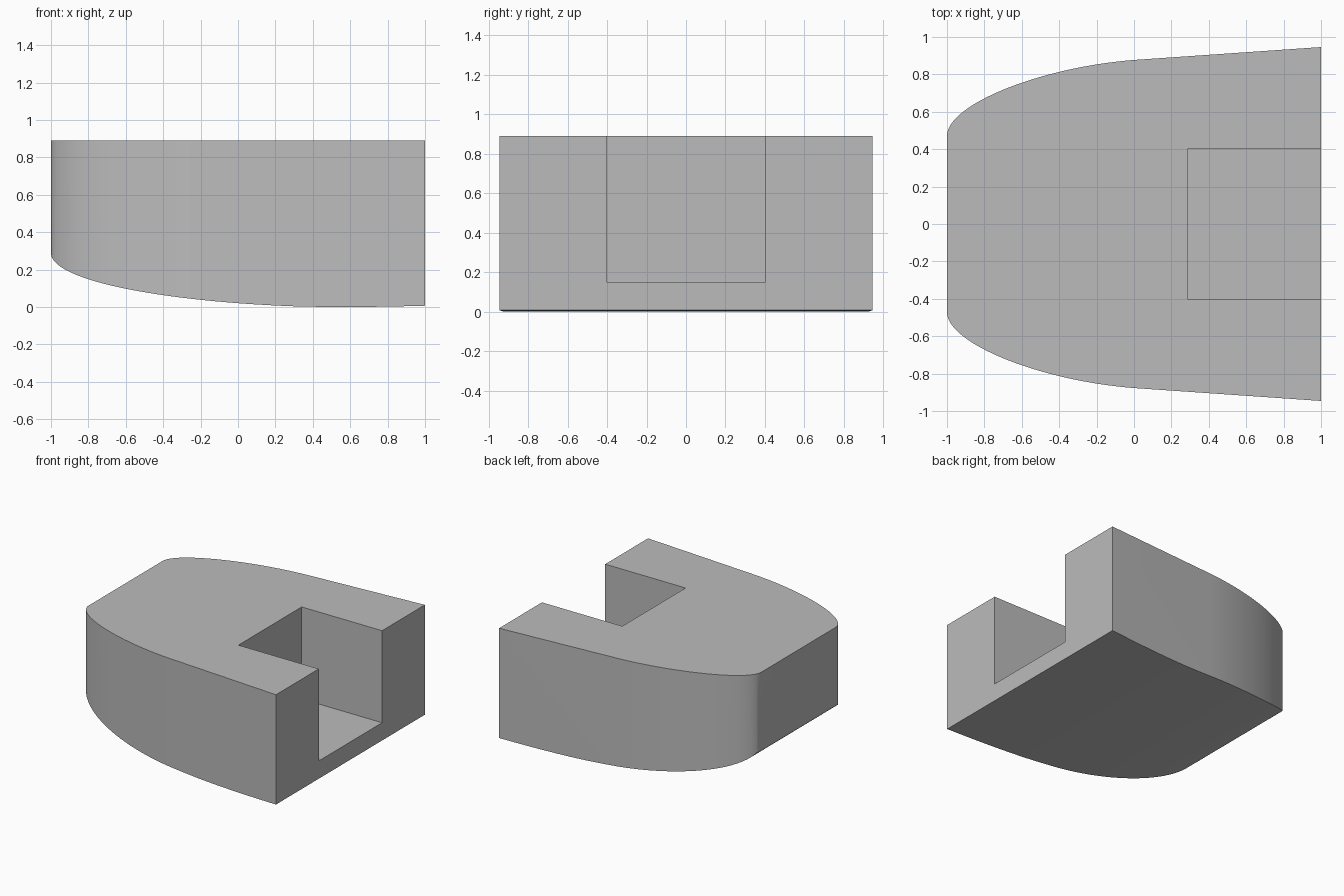
import bpy
import bmesh
from mathutils import Vector
from mathutils.geometry import interpolate_bezier

cube = bpy.data.objects.get("Cube")
if cube:
    bpy.data.objects.remove(cube, do_unlink=True)

grey = bpy.data.materials.new("plain grey")
grey.use_nodes = True
colour = (0.5, 0.5, 0.5, 1)
grey.diffuse_color = colour
grey.node_tree.nodes["Principled BSDF"].inputs["Base Color"].default_value = colour


def curve(*points, steps=40):
    """Sample a cubic curve: start, handle, handle, end."""
    return [p.to_2d() for p in interpolate_bezier(*(Vector((*p, 0)) for p in points), steps)]


def prism(name, outline, place, low, high):
    """Extrude a flat outline between two levels; place maps (a, b, level) to xyz."""
    bm = bmesh.new()
    face = bm.faces.new([bm.verts.new(place(a, b, low)) for a, b in outline])
    shift = Vector(place(0, 0, high)) - Vector(place(0, 0, low))
    moved = bmesh.ops.extrude_face_region(bm, geom=[face], use_keep_orig=True)["geom"]
    bmesh.ops.translate(bm, vec=shift, verts=[v for v in moved if isinstance(v, bmesh.types.BMVert)])
    bmesh.ops.recalc_face_normals(bm, faces=bm.faces)
    mesh = bpy.data.meshes.new(name)
    bm.to_mesh(mesh)
    bm.free()
    mesh.materials.append(grey)
    obj = bpy.data.objects.new(name, mesh)
    bpy.context.collection.objects.link(obj)
    return obj


def combine(body, tool, operation):
    """Apply a boolean and discard its tool."""
    bpy.ops.object.select_all(action="DESELECT")
    body.select_set(True)
    bpy.context.view_layer.objects.active = body
    mod = body.modifiers.new(operation.lower(), "BOOLEAN")
    mod.object, mod.operation, mod.solver = tool, operation, "EXACT"
    bpy.ops.object.modifier_apply(modifier=mod.name)
    bpy.data.objects.remove(tool, do_unlink=True)


def upright(x, y, z):
    return (x, y, z)


def sideways(x, z, y):
    return (x, y, z)


# Tapered plan with a blunt, rounded bow, mirrored across the centre line
half = curve((-1, 0.47), (-1, 0.64), (-0.5, 0.838), (0, 0.877)) + [Vector((1, 0.946))]
plan = [tuple(p) for p in half] + [(p.x, -p.y) for p in reversed(half)]
hull = prism("hull_block", plan, upright, -0.2, 0.89)

# Curved underside, rising towards the bow
keel = curve((-1, 0.29), (-1, 0.14), (-0.4, 0.03), (0.3, 0.004))
keel += curve((0.3, 0.004), (0.55, -0.003), (0.8, 0), (1.2, 0.013), steps=12)[1:]
side = [(-1.2, 1.2), (-1.2, 0.29)] + [tuple(p) for p in keel] + [(1.2, 1.2)]
combine(hull, prism("underside_cutter", side, sideways, -1.2, 1.2), "INTERSECT")

# Square well, open at the stern and the top
well = [(0.285, -0.402), (1.2, -0.402), (1.2, 0.402), (0.285, 0.402)]
combine(hull, prism("well_cutter", well, upright, 0.15, 1.2), "DIFFERENCE")

hull.select_set(True)
bpy.ops.object.shade_smooth_by_angle(angle=0.5)
